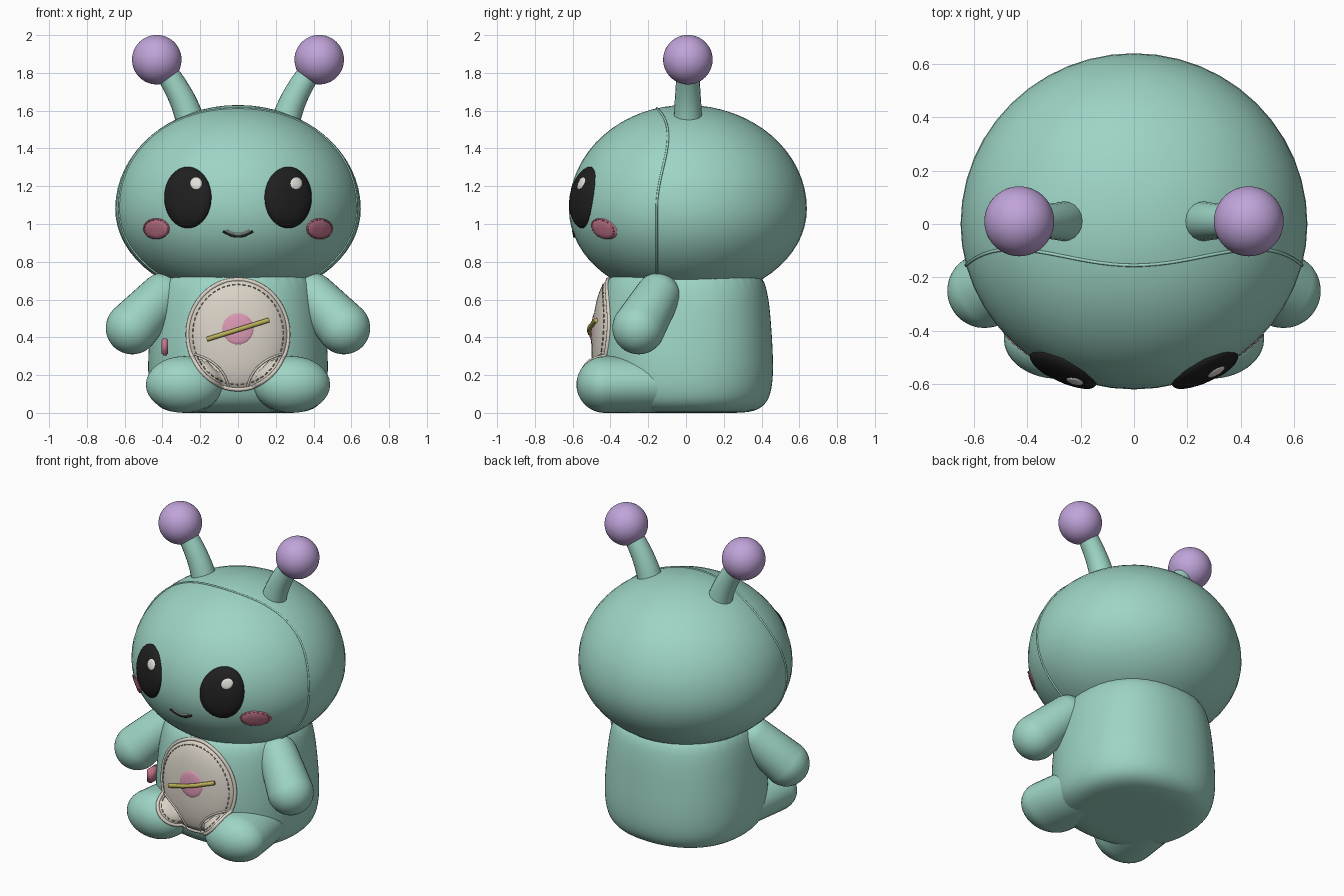
import bpy, bmesh, math
from mathutils import Vector
from mathutils.bvhtree import BVHTree

if "Cube" in bpy.data.objects:
    bpy.data.objects.remove(bpy.data.objects["Cube"])


def material(name, rgb):
    m = bpy.data.materials.new(name)
    m.use_nodes = True
    m.diffuse_color = (*rgb, 1)
    bsdf = next(n for n in m.node_tree.nodes if n.type == 'BSDF_PRINCIPLED')
    bsdf.inputs["Base Color"].default_value = (*rgb, 1)
    bsdf.inputs["Roughness"].default_value = 0.8
    return m


TEAL = material("mint plush", (.34, .66, .56))
PURPLE = material("lilac", (.53, .37, .70))
ROSE = material("rose", (.55, .18, .26))
PINK = material("soft pink", (.70, .31, .45))
CREAM = material("cream", (.69, .64, .56))
TAUPE = material("taupe thread", (.33, .28, .24))
YELLOW = material("mustard", (.50, .45, .10))
BLACK = material("black", (.014, .014, .014))
WHITE = material("off white", (.76, .74, .69))


def finish(name, bm, mat):
    bmesh.ops.recalc_face_normals(bm, faces=bm.faces)
    me = bpy.data.meshes.new(name)
    bm.to_mesh(me)
    bm.free()
    me.materials.append(mat)
    me.shade_smooth()
    ob = bpy.data.objects.new(name, me)
    bpy.context.collection.objects.link(ob)
    return ob


def sphere(name, centre, r, mat, shape=None):
    bm = bmesh.new()
    bmesh.ops.create_uvsphere(bm, u_segments=48, v_segments=32, radius=r)
    for v in bm.verts:
        v.co = Vector(centre) + (shape(v.co) if shape else v.co)
    return finish(name, bm, mat)


def capsule(name, p, q, rp, rq, mat, widen=1):
    """Round-ended limb from p to q, widened sideways about its middle."""
    p, q = Vector(p), Vector(q)
    turn = (q - p).to_track_quat('Z', 'Y')
    mid = (p.x + q.x) / 2
    bm = bmesh.new()
    bmesh.ops.create_uvsphere(bm, u_segments=32, v_segments=24, radius=1)
    for v in bm.verts:
        far = v.co.z > -.001
        v.co = (q if far else p) + (turn @ v.co) * (rq if far else rp)
        v.co.x = mid + (v.co.x - mid) * widen
    return finish(name, bm, mat)


def tube(name, paths, r, mat, cyclic=False, taper=1):
    cu = bpy.data.curves.new(name, 'CURVE')
    cu.dimensions = '3D'
    cu.bevel_depth = r
    cu.bevel_resolution = 3
    cu.use_fill_caps = True
    for pts in paths:
        s = cu.splines.new('POLY')
        s.points.add(len(pts) - 1)
        s.use_cyclic_u = cyclic
        for i, c in enumerate(pts):
            s.points[i].co = (*c, 1)
            s.points[i].radius = 1 + (taper - 1) * i / max(1, len(pts) - 1)
    cu.materials.append(mat)
    ob = bpy.data.objects.new(name, cu)
    bpy.context.collection.objects.link(ob)
    return ob


trees = {}


def project(x, z, targets, lift=0):
    """Frontmost surface point of the targets at x, z, lifted along its normal."""
    best = None
    for t in targets:
        if t.name not in trees:
            bpy.context.view_layer.update()
            trees[t.name] = BVHTree.FromObject(t, bpy.context.evaluated_depsgraph_get())
        co, no, _, _ = trees[t.name].ray_cast(Vector((x, -3, z)), Vector((0, 1, 0)))
        if co and (best is None or co.y < best[0].y):
            best = (co, no if no.y < 0 else -no)
    if best is None:
        return Vector((x, -.4, z))
    return best[0] + best[1] * lift


def oval(cx, cz, rx, rz, k, a):
    return cx + rx * k * math.cos(a), cz + rz * k * math.sin(a)


def applique(name, cx, cz, rx, rz, height, targets, mat, rings=10, seg=48, sink=.004):
    """Domed oval laid over the front of other parts."""
    bm = bmesh.new()
    centre = bm.verts.new(project(cx, cz, targets, height))
    prev = None
    for i in range(1, rings + 1):
        k = math.sin(math.pi / 2 * i / rings)
        lift = (height + sink) * math.sqrt(max(0, 1 - k ** 4)) - sink
        ring = [bm.verts.new(project(*oval(cx, cz, rx, rz, k, math.tau * j / seg), targets, lift))
                for j in range(seg)]
        for j in range(seg):
            n = (j + 1) % seg
            if prev:
                bm.faces.new((prev[j], prev[n], ring[n], ring[j]))
            else:
                bm.faces.new((centre, ring[n], ring[j]))
        prev = ring
    return finish(name, bm, mat)


def stitches(name, cx, cz, rx, rz, count, targets, mat, r):
    step = math.tau / count
    dashes = [[project(*oval(cx, cz, rx, rz, 1, (i + f) * step), targets, .001)
               for f in (0, .3, .6)] for i in range(count)]
    tube(name, dashes, r, mat)


# Head: round, a little flatter below the middle
def head_shape(c):
    return Vector((c.x * .65, c.y * (.64 if c.y > 0 else .62), c.z * (.55 if c.z > 0 else .48)))


HEAD_Z = 1.08
head = sphere("head", (0, 0, HEAD_Z), 1, TEAL, head_shape)

# Seam over the head, dipping forward at the crown
seam = []
for i in range(96):
    a = math.tau * i / 96
    y = -.125 - .03 * (math.cos(4 * a) if math.cos(a) > 0 else 1)
    k = math.sqrt(1 - (y / .62) ** 2)
    seam.append(head_shape(Vector((math.sin(a) * k, y / .62, math.cos(a) * k))) + Vector((0, 0, HEAD_Z)))
tube("head_seam", [seam], .006, TEAL, cyclic=True)

# Body: stacked rounded sections (height, half width, front depth, back depth)
sections = [(0, .2, .2, .2), (0, .35, .32, .34), (.03, .425, .40, .41), (.09, .465, .45, .45),
            (.2, .48, .475, .465), (.35, .475, .48, .46), (.5, .46, .47, .45),
            (.65, .44, .445, .435), (.8, .38, .38, .38)]
SIDES = 40


def power(v):
    return math.copysign(abs(v) ** (2 / 2.25), v)


bm = bmesh.new()
loops = []
for z, rx, front, back in sections:
    loop = []
    for j in range(SIDES):
        a = math.tau * j / SIDES
        depth = back if math.sin(a) > 0 else front
        loop.append(bm.verts.new((rx * power(math.cos(a)), depth * power(math.sin(a)), z)))
    loops.append(loop)
for lo, hi in zip(loops, loops[1:]):
    for j in range(SIDES):
        n = (j + 1) % SIDES
        bm.faces.new((lo[j], lo[n], hi[n], hi[j]))
bm.faces.new(loops[0])
bm.faces.new(loops[-1])
body = finish("body", bm, TEAL)
body.modifiers.new("soften", 'SUBSURF').levels = 2
body.modifiers["soften"].render_levels = 2

# Limbs, antennae and face, left and right
legs = []
for side, s in (("left", 1), ("right", -1)):
    legs.append(capsule(side + "_leg", (s * .25, -.12, .15), (s * .28, -.43, .15), .15, .15, TEAL, 1.35))
    capsule(side + "_arm", (s * .40, -.15, .62), (s * .56, -.25, .45), .12, .14, TEAL)

    a, b, c = Vector((s * .245, .01, 1.5)), Vector((s * .27, .01, 1.67)), Vector((s * .43, .01, 1.87))
    stalk = [a * (1 - t) ** 2 + b * 2 * t * (1 - t) + c * t * t for t in [i / 16 for i in range(17)]]
    tube(side + "_antenna", [stalk], .08, TEAL, taper=.7).data.bevel_resolution = 8
    sphere(side + "_antenna_ball", c, .131, PURPLE)

    eye = applique(side + "_eye", s * .265, 1.14, .125, .163, .03, [head], BLACK)
    applique(side + "_eye_glint", s * .265 + .043, 1.215, .033, .034, .006, [eye], WHITE, 4, 20, .002)
    cheek = applique(side + "_cheek", s * .432, .975, .072, .057, .01, [head], ROSE, 6, 32)
    stitches(side + "_cheek_stitches", s * .432, .975, .064, .049, 18, [cheek], ROSE, .004)

# Smile with a pale inner line
for name, half, top, dip, r, mat in (("smile", .078, .962, .028, .006, BLACK),
                                     ("smile_highlight", .06, .968, .02, .004, WHITE)):
    line = [project(half * t, top - dip * (1 - t * t), [head], .002) for t in [i / 8 - 1 for i in range(17)]]
    tube(name, [line], r, mat)

# Belly patch draped over body and thighs, with piping and stitching
base = [body] + legs
patch = applique("belly_patch", 0, .415, .265, .29, .024, base, CREAM, 16, 72)
edge = [project(*oval(0, .415, .265, .29, 1, math.tau * i / 96), base, .002) for i in range(96)]
tube("patch_piping", [edge], .011, CREAM, cyclic=True)
stitches("patch_stitches", 0, .415, .24, .265, 54, [patch], TAUPE, .0035)
folds = []
for s in (1, -1):
    a, b, c = Vector((s * .23, .31)), Vector((s * .08, .27)), Vector((s * .05, .14))
    curve = [a * (1 - t) ** 2 + b * 2 * t * (1 - t) + c * t * t for t in [i / 14 for i in range(15)]]
    folds.append([project(p.x, p.y, [patch], .001) for p in curve])
tube("patch_leg_seams", folds, .006, CREAM)

# Ringed planet emblem
planet = applique("planet", 0, .445, .085, .085, .007, [patch], PINK, 5, 32, .002)
ring = [project(.16 * t, .44 + .05 * t, [patch, planet], .008) for t in [i / 8 - 1 for i in range(17)]]
tube("planet_ring", [ring], .013, YELLOW)

# Side tag
bm = bmesh.new()
bmesh.ops.create_cube(bm, size=1)
for v in bm.verts:
    v.co = Vector((-.387, -.335, .35)) + Vector((v.co.x * .034, v.co.y * .09, v.co.z * .09))
bmesh.ops.bevel(bm, geom=bm.edges[:], offset=.006, segments=2, affect='EDGES')
finish("side_tag", bm, ROSE)
